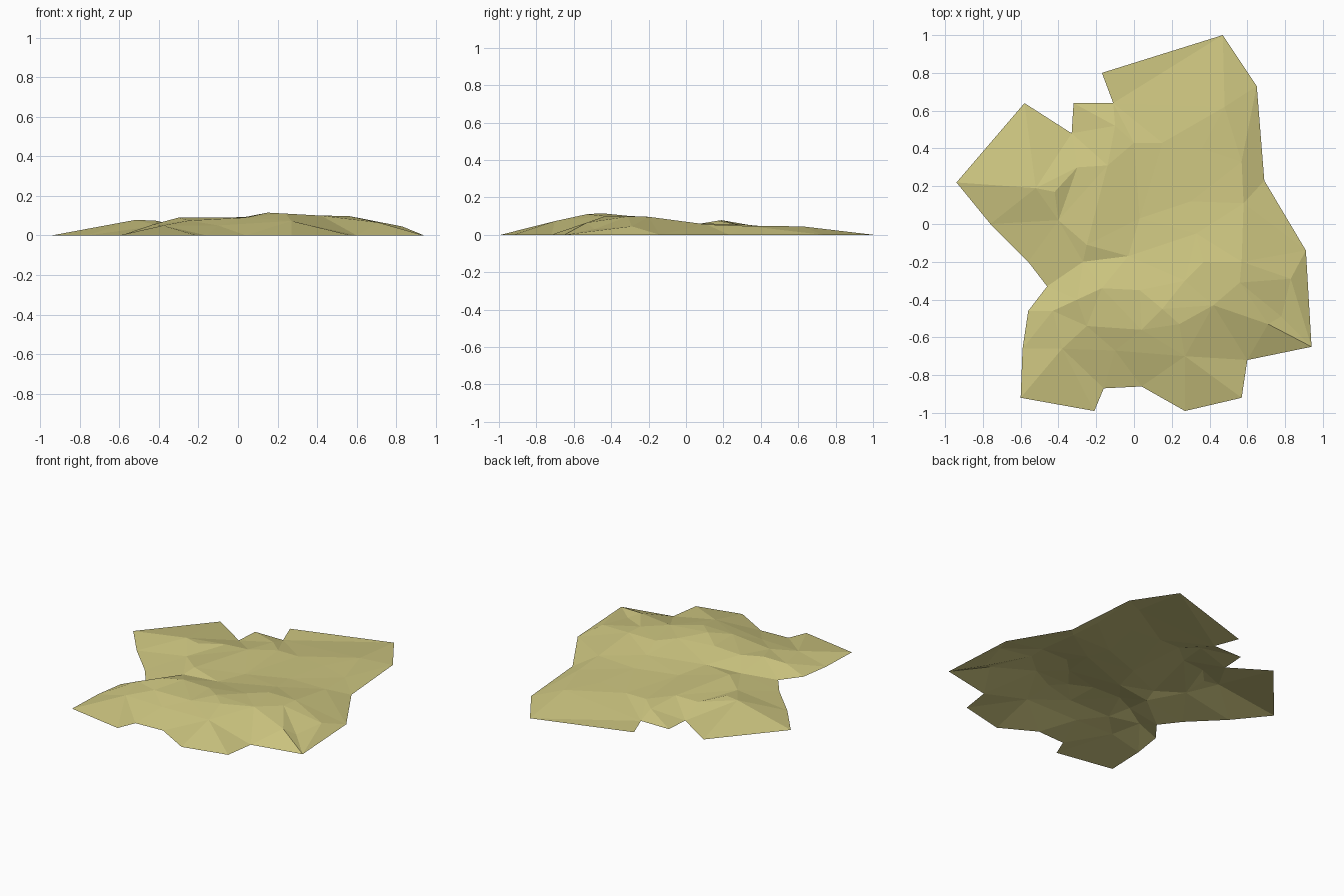
import bpy
import bmesh
from mathutils import Vector
from mathutils.geometry import delaunay_2d_cdt

default_cube = bpy.data.objects.get("Cube")
if default_cube:
    bpy.data.objects.remove(default_cube, do_unlink=True)

UNIT = 0.01  # measurements below are in hundredths

# Ragged rim of the ground patch, all resting on the floor (counter-clockwise)
rim = [
    (47, 100), (-17, 80), (-11, 64), (-32, 64), (-33, 48), (-58, 64),
    (-94, 22), (-76, 0), (-56, -20), (-46, -33), (-56, -46), (-59, -66),
    (-60, -92), (-21, -99), (-16, -87), (4, -86), (27, -99), (57, -92),
    (60, -72), (94, -65), (91, -14), (69, 23), (65, 73),
]

# Each chain is a crease line running over the ground: x, y, height
creases = {
    "west_spur": [(-52, 19, 7.8), (-42, 17, 7.5), (-30, 30, 5), (-14, 31, 5.5)],
    "west_gully": [(-40, 2, 5), (-25, -11, 6.5), (-27, -20, 4.5)],
    "central_valley": [(15, 43, 4), (3, 3, 4), (-3, -17, 5)],
    "north_bank": [(0, 43, 4), (-10, 52, 3.5)],
    "north_ridge": [(48, 62, 4.5), (36, 40, 4.5), (57, 33, 4.7), (58, 11, 5.5)],
    "east_shelf": [(30, 12, 4.8), (33, -5, 6.5)],
    "east_ridge": [(83, -29, 4.5), (56, -31, 9.8), (57, -20, 9.6),
                   (37, -20, 9.6), (27, -30, 10)],
    "main_ridge": [(-43, -46, 5.5), (-30, -40, 9), (-17, -34, 9),
                   (3, -35, 9.2), (15, -45, 11.5), (42, -43, 10)],
    "south_brow": [(-25, -54, 7.5), (4, -56, 9), (24, -53, 11)],
    "south_foot": [(-38, -66, 5), (-10, -67, 5), (27, -70, 7.3)],
    "cleft": [(71, -53, 6.5), (78, -49, 3)],
}

# Gather plan points, heights and the crease edges that must be kept
points = [Vector((x, y)) * UNIT for x, y in rim]
heights = [0.0] * len(rim)
edges = []
for chain in creases.values():
    start = len(points)
    for x, y, z in chain:
        points.append(Vector((x, y)) * UNIT)
        heights.append(z * UNIT)
    edges += [(i, i + 1) for i in range(start, len(points) - 1)]

# Fill the rim with triangles along the creases
plan, _, triangles, sources, _, _ = delaunay_2d_cdt(
    points, edges, [list(range(len(rim)))], 1, 1e-5)

bm = bmesh.new()
verts = []
for place, source in zip(plan, sources):
    z = heights[source[0]] if source else 0.05
    verts.append(bm.verts.new((place.x, place.y, z)))
for triangle in triangles:
    bm.faces.new([verts[i] for i in triangle])

# Open sheet: every facet faces the sky
for face in bm.faces:
    face.normal_update()
    if face.normal.z < 0:
        face.normal_flip()
    face.smooth = False

mesh = bpy.data.meshes.new("ground_patch")
bm.to_mesh(mesh)
bm.free()

# Dry sand colour
sand = bpy.data.materials.new("dry_sand")
sand.use_nodes = True
colour = (0.62, 0.57, 0.22, 1.0)
sand.diffuse_color = colour
sand.node_tree.nodes["Principled BSDF"].inputs["Base Color"].default_value = colour
mesh.materials.append(sand)

ground = bpy.data.objects.new("ground_patch", mesh)
bpy.context.collection.objects.link(ground)
